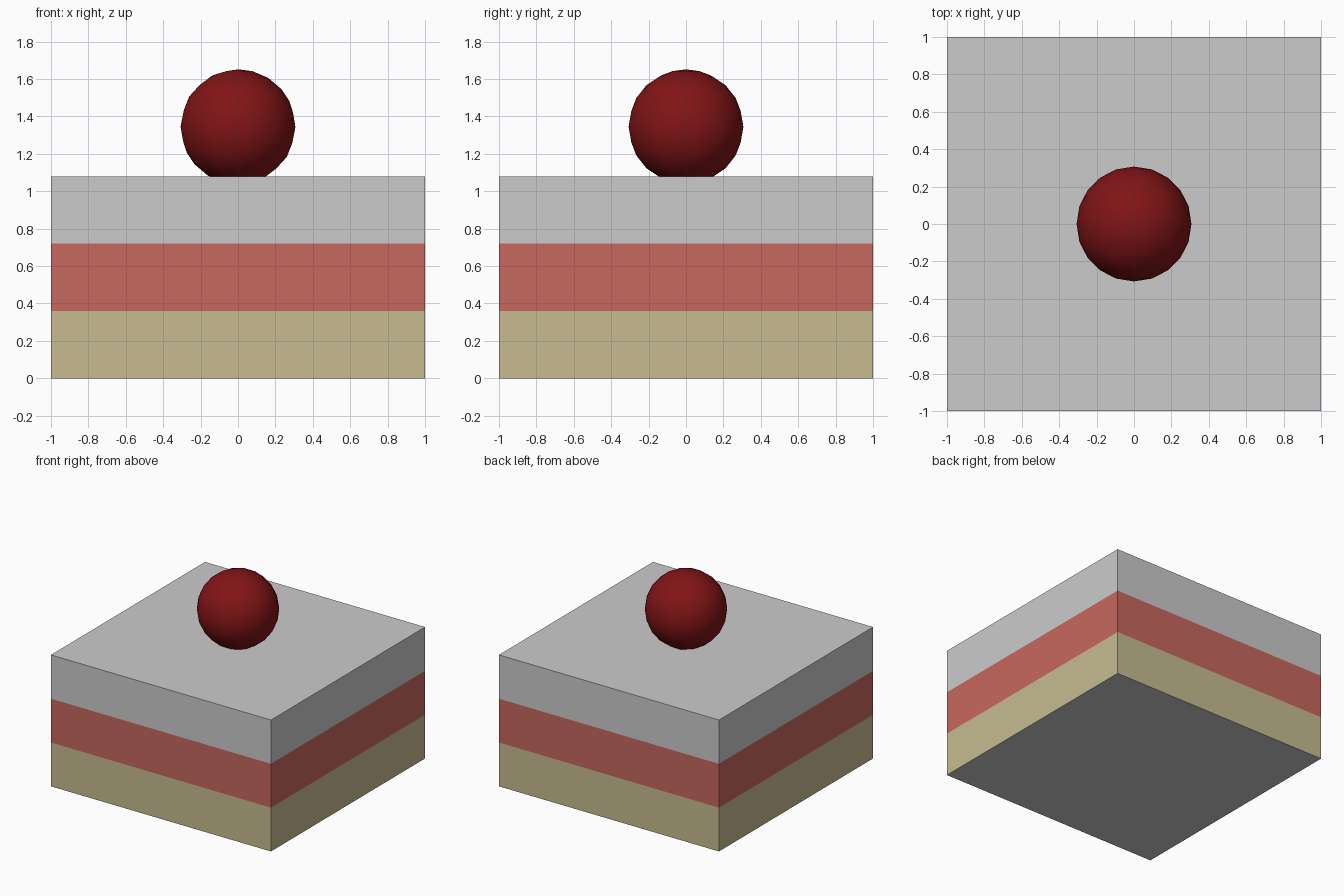
import bpy, bmesh

if "Cube" in bpy.data.objects:
    bpy.data.objects.remove(bpy.data.objects["Cube"])

H = 0.36  # height of one layer


def mat(name, rgb):
    m = bpy.data.materials.new(name)
    m.diffuse_color = (*rgb, 1)
    m.use_nodes = True
    m.node_tree.nodes["Principled BSDF"].inputs["Base Color"].default_value = m.diffuse_color
    return m


def new_object(name, bm, mats):
    me = bpy.data.meshes.new(name)
    bm.to_mesh(me)
    bm.free()
    for m in mats:
        me.materials.append(m)
    ob = bpy.data.objects.new(name, me)
    bpy.context.collection.objects.link(ob)
    return ob


# Layered block: one closed box, cut into three coloured bands
bm = bmesh.new()
bmesh.ops.create_cube(bm, size=2)
for v in bm.verts:
    v.co.z = (v.co.z + 1) / 2 * 3 * H
for i in (1, 2):
    bmesh.ops.bisect_plane(bm, geom=bm.verts[:] + bm.edges[:] + bm.faces[:],
                           plane_co=(0, 0, i * H), plane_no=(0, 0, 1))
bm.normal_update()
for f in bm.faces:
    z = f.calc_center_median().z
    if abs(f.normal.z) < 0.5 and z < 2 * H:
        f.material_index = 1 if z < H else 2
new_object("layered_block", bm, [
    mat("plain_grey", (0.8, 0.8, 0.8)),
    mat("tan_layer", (0.57, 0.50, 0.28)),
    mat("red_layer", (0.57, 0.138, 0.111)),
])

# Cherry: smooth ball slightly sunk into the top
bm = bmesh.new()
bmesh.ops.create_icosphere(bm, subdivisions=3, radius=0.307)
for v in bm.verts:
    v.co.z += 1.345
for f in bm.faces:
    f.smooth = True
new_object("cherry", bm, [mat("dark_red", (0.22, 0.007, 0.008))])
